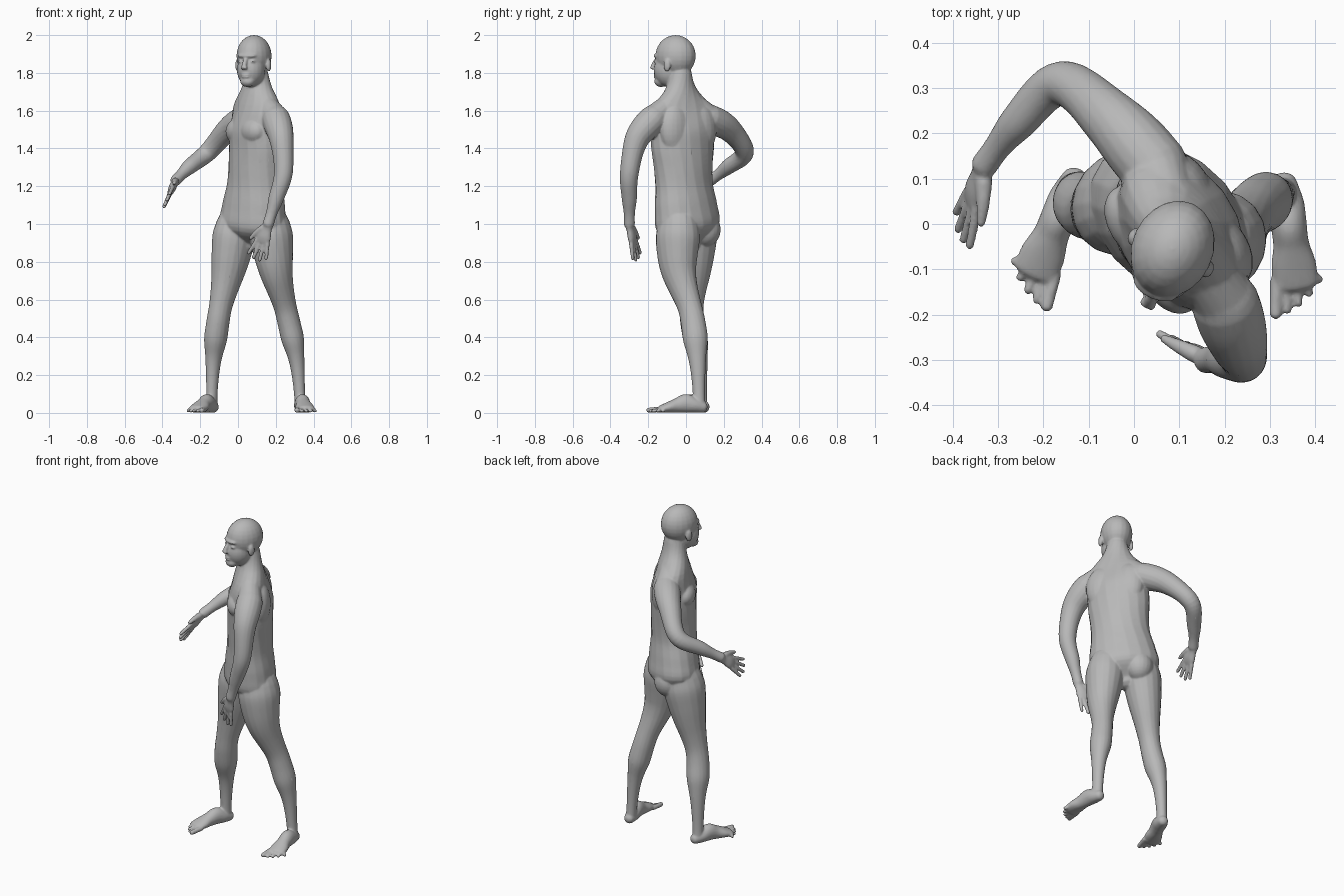
import bpy, bmesh
from math import sin, cos, tau, radians
from mathutils import Vector, Matrix

cube = bpy.data.objects.get("Cube")
if cube:
    bpy.data.objects.remove(cube)

shade = 0.48
grey = bpy.data.materials.new("plain grey")
grey.use_nodes = True
grey.diffuse_color = (shade, shade, shade, 1)
grey.node_tree.nodes["Principled BSDF"].inputs["Base Color"].default_value = grey.diffuse_color

bm = bmesh.new()
UP = Vector((0, 0, 1))
RIGHTWARD = Vector((-1, 0, 0))


def side_of(turn):
    """Leftward axis of a part turned by some degrees toward its right."""
    return Vector((cos(radians(turn)), -sin(radians(turn)), 0))


def front_of(turn):
    return side_of(turn).cross(UP)


def sample(values, t):
    """Smooth curve through evenly spaced numbers or vectors."""
    last = len(values) - 1
    i = max(0, min(int(t * last), last - 1))
    t = t * last - i
    before, start = values[max(i - 1, 0)], values[i]
    end, after = values[min(i + 1, last)], values[min(i + 2, last)]
    slope_in, slope_out = (end - before) / 2, (after - start) / 2
    rise = end - start
    return start + (slope_in + ((rise * 3 - slope_in * 2 - slope_out)
                                + (slope_in + slope_out - rise * 2) * t) * t) * t


def tube(points, widths, depths, sides):
    """Round-ended elliptical tube along a smooth path, with half widths and half depths."""
    points = [Vector(p) for p in points]
    count = 4 * max(len(points), len(widths))
    spine = [sample(points, i / count) for i in range(count + 1)]
    corners = 18
    sections = []
    for i, centre in enumerate(spine):
        t = i / count
        along = (spine[min(i + 1, count)] - spine[max(i - 1, 0)]).normalized()
        across = sample(sides, t)
        across = (across - along * across.dot(along)).normalized()
        wide = across * sample(widths, t)
        deep = along.cross(across) * sample(depths, t)
        sections.append((centre, wide, deep))
        # Domed ends
        if i in (0, count):
            bulge = along * min(wide.length, deep.length) * (.8 if i else -.8)
            dome = [(centre + bulge * sin(a), wide * cos(a), deep * cos(a)) for a in (.5, 1, 1.4)]
            sections = sections + dome if i else dome[::-1] + sections
    angles = [tau * k / corners for k in range(corners)]
    rings = [[bm.verts.new(centre + wide * cos(a) + deep * sin(a)) for a in angles]
             for centre, wide, deep in sections]
    for lower, upper in zip(rings, rings[1:]):
        for k in range(corners):
            bm.faces.new((lower[k - 1], lower[k], upper[k], upper[k - 1]))
    bm.faces.new(rings[0][::-1])
    bm.faces.new(rings[-1])


def limb(points, radii, side=RIGHTWARD):
    tube(points, radii, radii, [side])


def blob(frame, aside, ahead, above, size):
    """Ellipsoid placed sideways, forward and upward in a turned frame."""
    centre, turn = frame
    spot = centre + side_of(turn) * aside + front_of(turn) * ahead + UP * above
    matrix = Matrix.Translation(spot) @ Matrix.Rotation(-radians(turn), 4, 'Z')
    bmesh.ops.create_uvsphere(bm, u_segments=20, v_segments=14, radius=1,
                              matrix=matrix @ Matrix.Diagonal((*size, 1)))


pelvis = (Vector((.08, 0, 1)), 40)
belly = (Vector((.08, 0, 1.14)), 47)
chest = (Vector((.1, -.02, 1.5)), 58)
head = (Vector((.085, -.055, 1.89)), 24)

# Torso twisting from crotch up to neck
tube(points=[(.07, .02, .9), (.09, -.01, 1.2), (.1, -.02, 1.5), (.1, -.03, 1.8)],
     widths=[.06, .19, .19, .17, .17, .18, .18, .18, .09, .06],
     depths=[.06, .14, .14, .13, .13, .13, .13, .1, .07, .06],
     sides=[side_of(turn) for turn in (40, 45, 55, 60, 30)])

# Paired muscles: buttocks, chest, shoulder blades; then the belly
for m in (-1, 1):
    blob(pelvis, m * .09, -.06, -.03, (.08, .08, .09))
    blob(chest, m * .07, .07, -.01, (.09, .06, .07))
    blob(chest, m * .08, -.06, 0, (.09, .06, .13))
blob(belly, 0, .06, 0, (.1, .07, .1))


def slope(shoulder):
    """Muscle running from the neck down to a shoulder."""
    nape, tip = Vector((.1, -.02, 1.67)), Vector(shoulder)
    limb([nape, nape.lerp(tip, .5) + UP * .01, tip], [.06, .06, .07])


def leg(points, hip_turn, foot_turn):
    girths = [.1, .11, .1, .085, .07, .06, .06, .06, .045, .035, .03, .03]
    tube(points, girths, [g * 1.1 for g in girths], [side_of(hip_turn), side_of(foot_turn)])


def foot(heel, turn, inner):
    side, front = side_of(turn), front_of(turn)
    heel = Vector(heel)
    # Sole rests on the ground, so each section sits at its own half height
    heights = [.03, .04, .05, .04, .03, .02]
    reach = [front * .045 * i + UP * h for i, h in enumerate(heights)]
    tube([heel + step for step in reach], [.03, .04, .04, .04, .05, .05], heights, [side])
    for i in range(5):
        thick = .01 if i else .014
        spread = side * inner * .021 * (2 - i)
        root = heel + front * .21 + spread + UP * .02
        tip = heel + front * (.285 - .004 * i * i) + spread * 1.25 + UP * thick
        limb([root, tip], [thick, thick], side)


def arm(points):
    slope(points[0])
    limb(points, [.075, .075, .065, .055, .05, .045, .04, .03, .03])


def hand(wrist, along, thumb_side):
    wrist, along = Vector(wrist), Vector(along).normalized()
    across = Vector(thumb_side)
    across = (across - along * across.dot(along)).normalized()

    def at(ahead, aside):
        return wrist + along * ahead + across * aside

    # Palm, four fanned fingers and a thumb
    tube([at(0, 0), at(.1, 0)], [.03, .03, .04, .04], [.025, .02, .02, .015], [across])
    for i, length in enumerate((.09, .1, .1, .08)):
        aside = .021 * (1.5 - i)
        aim = (along + across * aside * 8).normalized()
        root = at(.1, aside)
        limb([root, root + aim * length], [.012, .01], across)
    limb([at(.03, .02), at(.07, .05), at(.11, .07)], [.02, .015, .01], across)


# Left leg and foot
leg([(.17, -.04, 1), (.2, -.04, .76), (.26, .03, .52), (.31, .06, .28), (.33, .07, .04)], 40, -5)
foot((.33, .09, 0), -7, -1)

# Right leg and foot
leg([(-.01, .05, 1), (-.05, .04, .76), (-.1, .03, .52), (-.13, .07, .28), (-.14, .08, .04)], 40, 23)
foot((-.13, .1, 0), 23, 1)

# Left arm and hand, hanging forward
arm([(.2, -.17, 1.56), (.23, -.26, 1.45), (.24, -.3, 1.27), (.2, -.3, 1.13), (.16, -.3, 1)])
hand((.16, -.3, 1), (-.3, .2, -.9), (-.9, .4, 0))

# Right arm and hand, swung out behind
arm([(.05, .12, 1.56), (-.05, .23, 1.5), (-.16, .31, 1.38), (-.26, .22, 1.3), (-.33, .13, 1.23)])
hand((-.33, .13, 1.23), (-.27, -.8, -.6), (.3, -.6, .7))

# Skull, jaw, chin, brow
blob(head, 0, 0, 0, (.09, .11, .11))
blob(head, 0, .04, -.075, (.074, .08, .09))
blob(head, 0, .085, -.135, (.04, .035, .03))
blob(head, 0, .09, 0, (.055, .03, .015))

# Lips
for above in (-.1, -.112):
    blob(head, 0, .112, above, (.024, .013, .006))

# Eyes, ears and nostrils
for m in (-1, 1):
    blob(head, m * .033, .098, -.03, (.016, .012, .008))
    blob(head, m * .09, .01, -.05, (.012, .02, .035))
    blob(head, m * .009, .132, -.063, (.01, .012, .01))

# Nose bridge
centre, turn = head
limb([centre + front_of(turn) * ahead + UP * above
      for ahead, above in ((.1, -.01), (.12, -.035), (.132, -.06))], [.012, .013], side_of(turn))

# Skin made from all the parts
bmesh.ops.recalc_face_normals(bm, faces=bm.faces[:])
mesh = bpy.data.meshes.new("body")
bm.to_mesh(mesh)
bm.free()
mesh.materials.append(grey)
for face in mesh.polygons:
    face.use_smooth = True
body = bpy.data.objects.new("body", mesh)
bpy.context.scene.collection.objects.link(body)

# Fuse, soften and thin out the skin
fuse = body.modifiers.new("fuse", 'REMESH')
fuse.mode = 'VOXEL'
fuse.voxel_size = 0.005
fuse.use_smooth_shade = True
soften = body.modifiers.new("soften", 'SMOOTH')
soften.iterations = 8
thin = body.modifiers.new("thin", 'DECIMATE')
thin.ratio = 0.25
